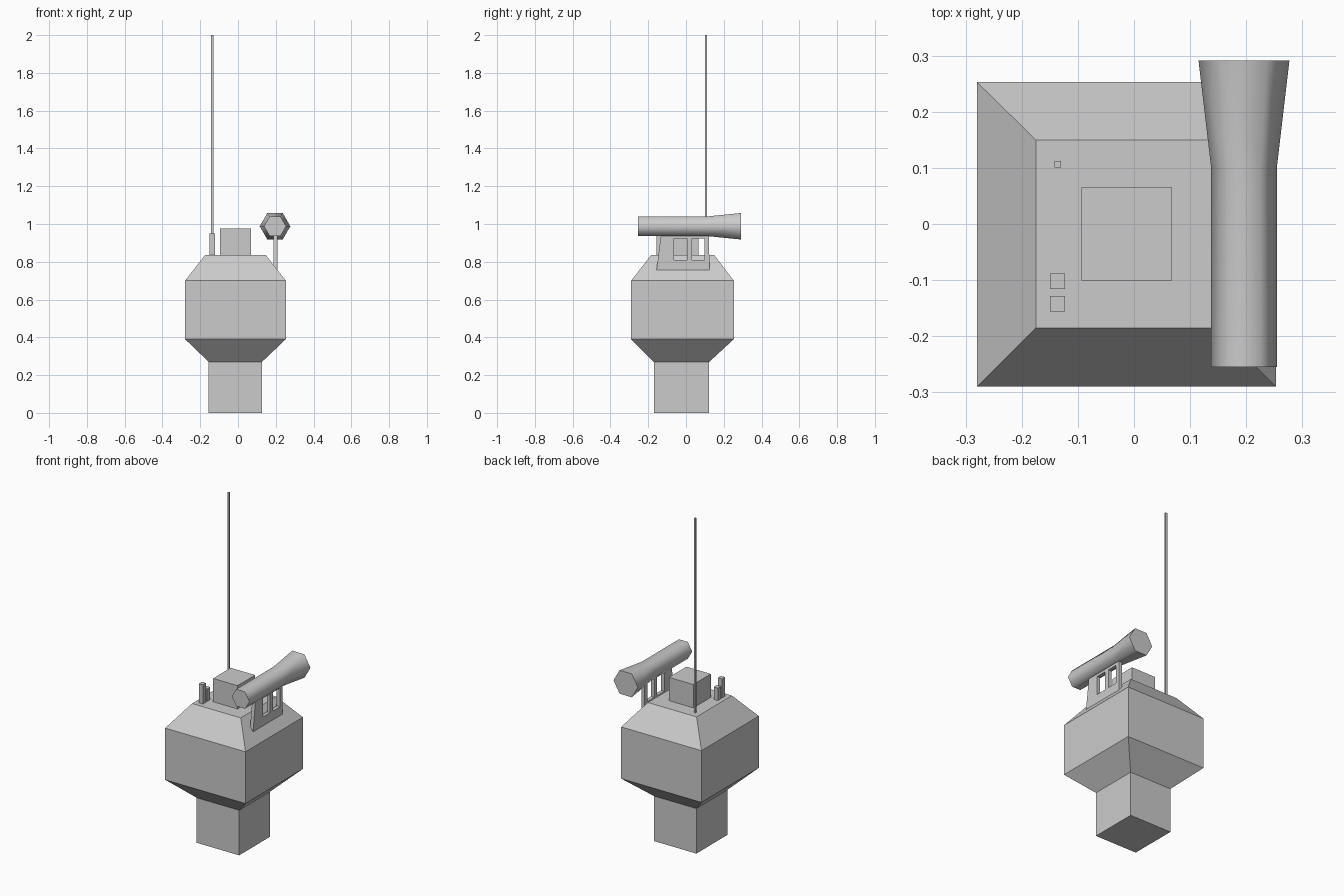
import bpy, bmesh
from math import cos, sin, pi, radians

if "Cube" in bpy.data.objects:
    bpy.data.objects.remove(bpy.data.objects["Cube"])


def loft(name, rings):
    """Skin a list of equal-length point rings and cap both ends."""
    bm = bmesh.new()
    loops = [[bm.verts.new(p) for p in ring] for ring in rings]
    n = len(loops[0])
    for a, b in zip(loops, loops[1:]):
        for i in range(n):
            j = (i + 1) % n
            bm.faces.new((a[i], a[j], b[j], b[i]))
    bm.faces.new(loops[0])
    bm.faces.new(loops[-1])
    bmesh.ops.recalc_face_normals(bm, faces=bm.faces)
    mesh = bpy.data.meshes.new(name)
    bm.to_mesh(mesh)
    bm.free()
    obj = bpy.data.objects.new(name, mesh)
    bpy.context.collection.objects.link(obj)
    return obj


def rect(x0, x1, y0, y1, z):
    return [(x0, y0, z), (x1, y0, z), (x1, y1, z), (x0, y1, z)]


def box(name, x0, x1, y0, y1, z0, z1):
    return loft(name, [rect(x0, x1, y0, y1, z) for z in (z0, z1)])


def select_only(obj):
    bpy.ops.object.select_all(action='DESELECT')
    obj.select_set(True)
    bpy.context.view_layer.objects.active = obj


# Body: square stem, flared underside, straight walls, sloped shoulders
stem = (-0.155, 0.127, -0.17, 0.123)
wall = (-0.28, 0.253, -0.29, 0.253)
roof = (-0.175, 0.148, -0.185, 0.15)
loft("body", [rect(*stem, 0), rect(*stem, 0.27), rect(*wall, 0.39),
              rect(*wall, 0.70), rect(*roof, 0.835)])

# Roof fittings
box("roof_box", -0.094, 0.068, -0.101, 0.065, 0.83, 0.975)
box("antenna", -0.142, -0.130, 0.101, 0.112, 0.83, 2.0)
box("tall_post", -0.150, -0.123, -0.156, -0.128, 0.83, 0.95)
box("short_post", -0.150, -0.123, -0.116, -0.088, 0.83, 0.91)

# Six-sided tube with a flared back end
cx, cz = 0.196, 0.988
tube = loft("tube", [[(cx + r * cos(i * pi / 3), y, cz + r * sin(i * pi / 3))
                      for i in range(6)]
                     for y, r in ((-0.255, 0.0585), (0.10, 0.0585), (0.291, 0.081))])
select_only(tube)
bpy.ops.object.shade_smooth_by_angle(angle=radians(75))

# Tube bracket: flat plate with two windows, outlined in the y-z plane
curve = bpy.data.curves.new("bracket", 'CURVE')
curve.dimensions = '2D'
curve.fill_mode = 'BOTH'
curve.extrude = 0.0105
outlines = [[(-0.157, 0.75), (0.124, 0.75), (0.122, 0.945), (-0.132, 0.945)]]
for y0, y1 in ((-0.063, 0.005), (0.032, 0.098)):
    outlines.append([(y0, 0.81), (y0, 0.922), (y1, 0.922), (y1, 0.81)])
for pts in outlines:
    spline = curve.splines.new('POLY')
    spline.points.add(len(pts) - 1)
    for p, (y, z) in zip(spline.points, pts):
        p.co = (y, z, 0, 1)
    spline.use_cyclic_u = True
bracket = bpy.data.objects.new("bracket", curve)
bracket.rotation_euler = (pi / 2, 0, pi / 2)
bracket.location.x = 0.1985
bpy.context.collection.objects.link(bracket)
select_only(bracket)
bpy.ops.object.convert(target='MESH')
bpy.ops.object.shade_flat()
